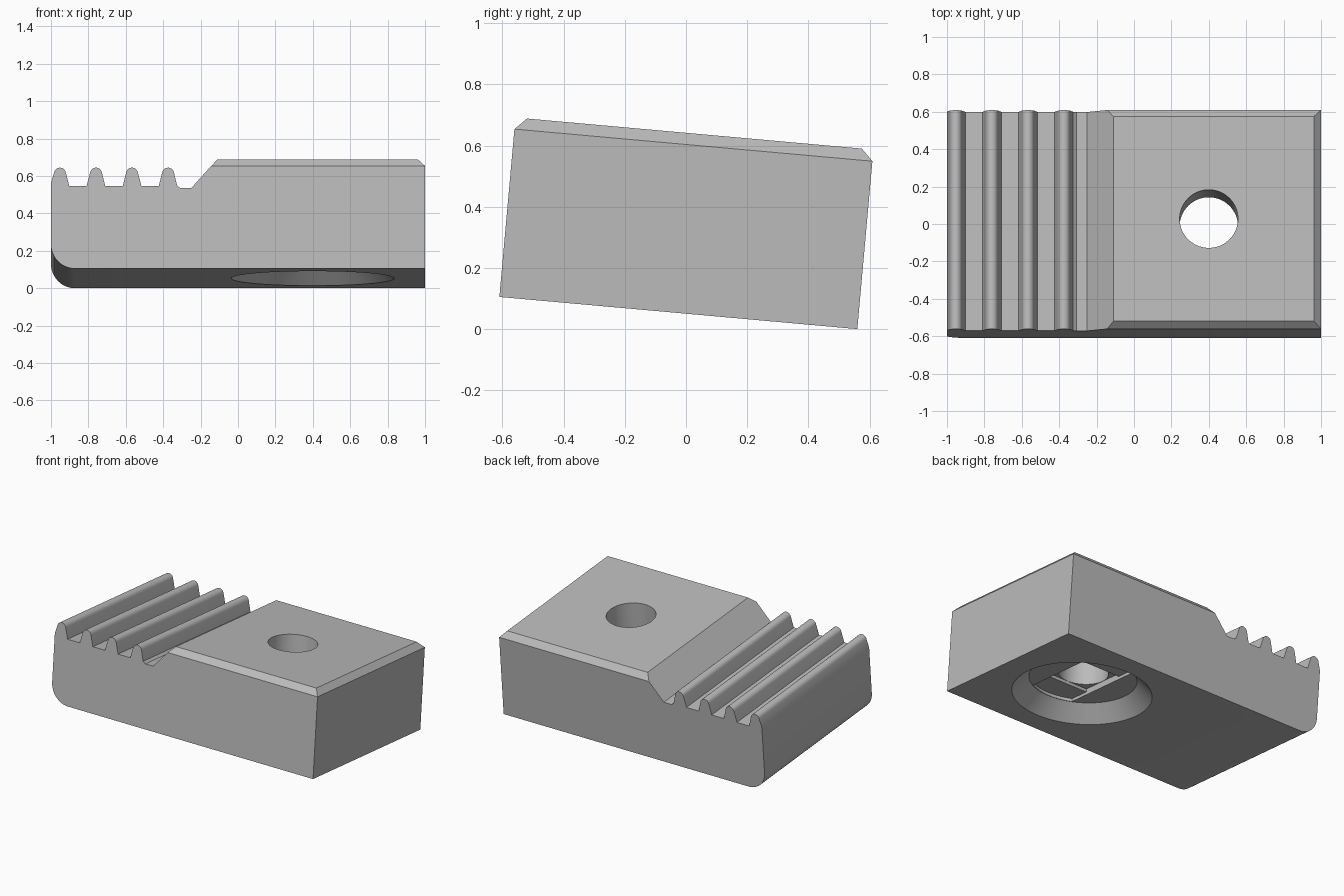
import bpy, bmesh, math
from mathutils import Vector

old = bpy.data.objects.get("Cube")
if old:
    bpy.data.objects.remove(old, do_unlink=True)

HALF_W = 0.5875      # half width of the block
TOP = 0.589          # block height
CHAMFER = 0.038
VALLEY = 0.443       # height between the teeth
HOLE_X, HOLE_R = 0.4, 0.157
SEAT_R, SEAT_DEPTH, LAYER = 0.336, 0.1, 0.02

grey = bpy.data.materials.new("mid grey")
grey.use_nodes = True
grey.diffuse_color = (0.5, 0.5, 0.5, 1)
grey.node_tree.nodes["Principled BSDF"].inputs["Base Color"].default_value = (0.5, 0.5, 0.5, 1)


def finish(name, bm):
    bmesh.ops.recalc_face_normals(bm, faces=bm.faces)
    mesh = bpy.data.meshes.new(name)
    bm.to_mesh(mesh)
    bm.free()
    mesh.materials.append(grey)
    obj = bpy.data.objects.new(name, mesh)
    bpy.context.collection.objects.link(obj)
    return obj


def extrude(points, direction):
    bm = bmesh.new()
    face = bm.faces.new([bm.verts.new(p) for p in points])
    new = bmesh.ops.extrude_face_region(bm, geom=[face], use_keep_orig=True)["geom"]
    bmesh.ops.translate(bm, vec=direction, verts=[v for v in new if isinstance(v, bmesh.types.BMVert)])
    return bm


def arc(cx, cz, r, start, end, steps):
    angles = [math.radians(start + (end - start) * i / steps) for i in range(steps + 1)]
    return [(cx + r * math.cos(a), cz + r * math.sin(a)) for a in angles]


def tooth(cx):
    return [(cx - 0.05, VALLEY)] + arc(cx, 0.51, 0.032, 170, 10, 10) + [(cx + 0.05, VALLEY)]


# Side profile: rounded lower corner, four teeth, groove, ramp and block
profile = arc(-0.87, 0.13, 0.13, 270, 180, 12)
first = tooth(-0.952)
first[0] = (-1, 0.458)
profile += first
for i in range(1, 4):
    profile += tooth(-0.952 + 0.1927 * i)
profile[-1] = (-0.325, 0.445)
profile += [(-0.308, 0.432), (-0.25, 0.432), (-0.11, TOP), (1, TOP), (1, 0)]
bm = extrude([(x, -HALF_W, z) for x, z in profile], (0, 2 * HALF_W, 0))

# Chamfers on the front, back and end of the raised block
for normal, side in (((0, -1, 1), HALF_W), ((0, 1, 1), HALF_W), ((1, 0, 1), 1)):
    n = Vector(normal)
    edge = Vector((n.x * side, n.y * side, TOP - CHAMFER))
    cut = bmesh.ops.bisect_plane(bm, geom=bm.verts[:] + bm.edges[:] + bm.faces[:],
                                 plane_co=edge, plane_no=n, clear_outer=True)
    rim = [e for e in cut["geom_cut"] if isinstance(e, bmesh.types.BMEdge)]
    bmesh.ops.contextual_create(bm, geom=rim)
clamp = finish("toothed_clamp", bm)


# Cutters for the screw hole
def prism(name, outline, z0, z1):
    return finish(name, extrude([(HOLE_X + x, y, z0) for x, y in outline], (0, 0, z1 - z0)))


bm = bmesh.new()
bmesh.ops.create_cone(bm, cap_ends=True, segments=64, radius1=SEAT_R + 2 * SEAT_DEPTH,
                      radius2=SEAT_R, depth=2 * SEAT_DEPTH)
bmesh.ops.translate(bm, vec=(HOLE_X, 0, 0), verts=bm.verts)
cutters = [finish("seat_cutter", bm)]

# Stepped slot and square above the screw seat
swing = math.degrees(math.acos(HOLE_R / (SEAT_R - 0.003)))
slot = arc(0, 0, SEAT_R - 0.003, swing, 180 - swing, 12)
slot += [(-x, -y) for x, y in slot]
square = [(a * HOLE_R, b * HOLE_R) for a, b in ((1, 1), (-1, 1), (-1, -1), (1, -1))]
cutters.append(prism("slot_cutter", slot, SEAT_DEPTH - LAYER, SEAT_DEPTH + LAYER))
cutters.append(prism("square_cutter", square, SEAT_DEPTH, SEAT_DEPTH + 2 * LAYER))
cutters.append(prism("hole_cutter", arc(0, 0, HOLE_R - 0.001, 0, 354.375, 63), SEAT_DEPTH, 1))

bpy.ops.object.select_all(action='DESELECT')
bpy.context.view_layer.objects.active = clamp
clamp.select_set(True)
for cutter in cutters:
    cutter.hide_render = True
    mod = clamp.modifiers.new("cut", 'BOOLEAN')
    mod.operation, mod.solver, mod.object = 'DIFFERENCE', 'EXACT', cutter
    bpy.ops.object.modifier_apply(modifier=mod.name)
    bpy.data.objects.remove(cutter, do_unlink=True)
bpy.ops.object.shade_smooth_by_angle(angle=math.radians(30))

# The whole part leans slightly backwards
lean = math.asin(0.105 / (2 * HALF_W))
clamp.rotation_euler = (-lean, 0, 0)
clamp.location = (0, -0.025, 0.0525)
